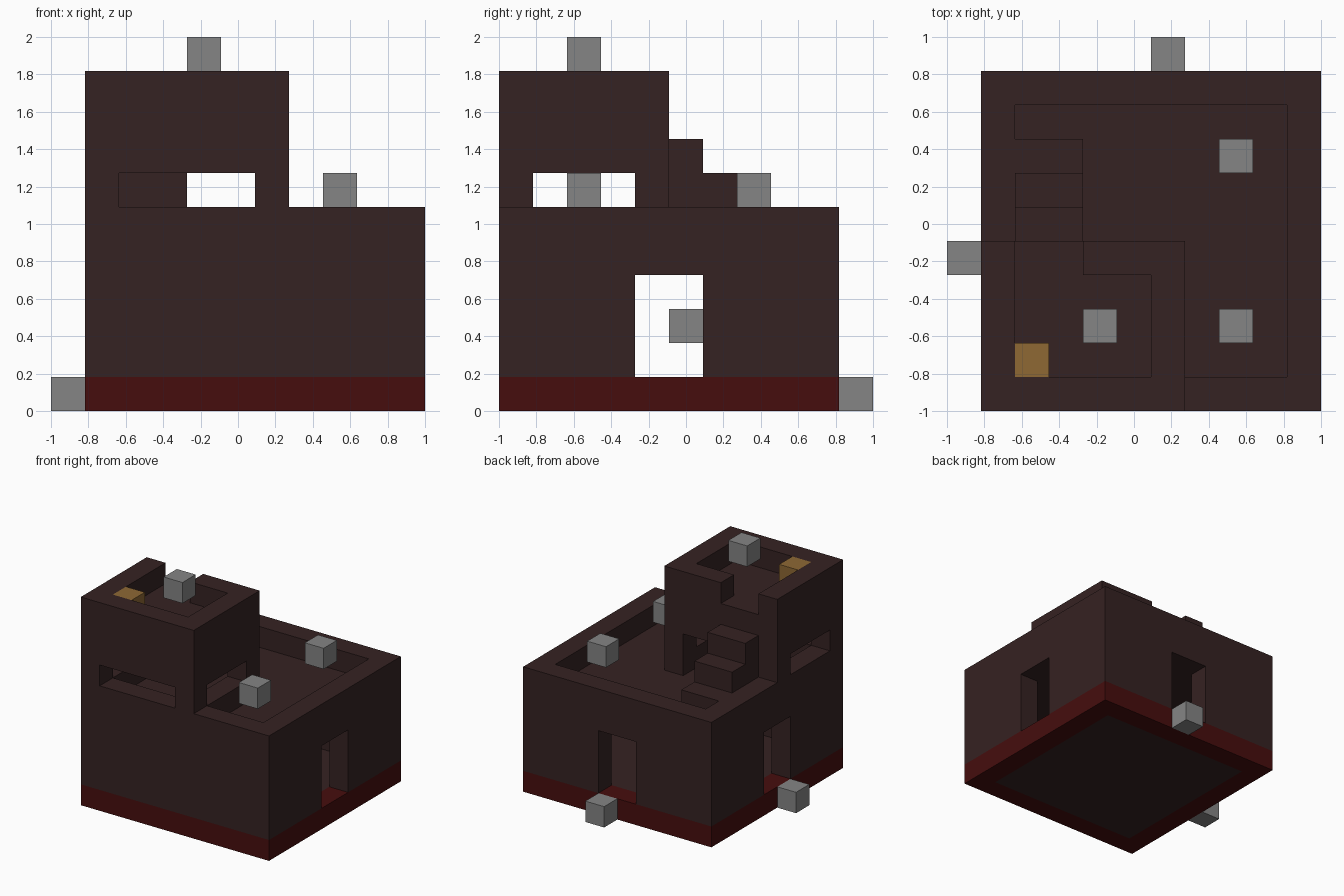
import bpy, bmesh
from itertools import product
from mathutils import Vector

if "Cube" in bpy.data.objects:
    bpy.data.objects.remove(bpy.data.objects["Cube"])

U = 2 / 11                      # edge of one block
ORIGIN = Vector((-1, -1, 0))


def material(name, rgb):
    """Flat material from display values 0-255, stored as linear."""
    lin = [((c / 255 + 0.055) / 1.055) ** 2.4 for c in rgb]
    mat = bpy.data.materials.new(name)
    mat.use_nodes = True
    mat.diffuse_color = (*lin, 1)
    bsdf = next(n for n in mat.node_tree.nodes if n.type == 'BSDF_PRINCIPLED')
    bsdf.inputs["Base Color"].default_value = (*lin, 1)
    return mat


BROWN = material("dark_brown_brick", (53, 34, 34))
RED = material("dark_red_brick", (70, 13, 13))
GREY = material("grey_stone", (133, 133, 133))
GOLD = material("golden_wood", (142, 104, 52))

cells = {}                      # block position -> part name


def box(x, y, z):
    return product(range(*x), range(*y), range(*z))


def fill(part, x, y, z):
    cells.update({c: part for c in box(x, y, z)})


def carve(x, y, z):
    for c in box(x, y, z):
        cells.pop(c, None)


# Foundation: red rim around a brown floor
fill("foundation_rim", (1, 11), (0, 10), (0, 1))
fill("ground_floor", (2, 10), (1, 9), (0, 1))

# Main house: walls, room, roof slab and parapet
fill("house", (1, 11), (0, 10), (1, 6))
carve((2, 10), (1, 9), (1, 4))
carve((2, 10), (1, 9), (5, 6))

# Doorways: both sides and the back
carve((1, 2), (4, 6), (1, 4))
carve((10, 11), (4, 6), (1, 4))
carve((5, 7), (9, 10), (1, 4))

# Tower: walls, room, roof slab and parapet
fill("tower", (1, 7), (0, 5), (5, 10))
carve((2, 6), (1, 4), (5, 8))
carve((2, 6), (1, 4), (9, 10))
carve((2, 4), (4, 5), (9, 10))      # gap where the stairs arrive
carve((4, 6), (4, 5), (5, 7))       # back doorway

# Slot windows: front and both sides
carve((2, 6), (0, 1), (6, 7))
carve((1, 2), (1, 4), (6, 7))
carve((6, 7), (1, 4), (6, 7))

# Stairs climbing from the house roof to the tower
for row, top in ((7, 6), (6, 7), (5, 8)):
    fill("stairs", (2, 4), (row, row + 1), (5, top))


def build_shell(part, mat):
    """Mesh only the exposed sides of a part's blocks, merged into flat faces."""
    bm = bmesh.new()
    for cell in [c for c, p in cells.items() if p == part]:
        for axis, side in product(range(3), (0, 1)):
            step = Vector((0, 0, 0))
            step[axis] = 2 * side - 1
            if tuple(int(a + b) for a, b in zip(cell, step)) in cells:
                continue
            a, b = Vector((0, 0, 0)), Vector((0, 0, 0))
            a[(axis + 1) % 3] = b[(axis + 2) % 3] = 1
            base = Vector(cell)
            base[axis] += side
            corners = [base, base + a, base + a + b, base + b]
            if not side:
                corners.reverse()
            bm.faces.new([bm.verts.new(ORIGIN + p * U) for p in corners])
    bmesh.ops.remove_doubles(bm, verts=bm.verts, dist=0.001)
    bmesh.ops.dissolve_limit(bm, angle_limit=0.01, verts=bm.verts, edges=bm.edges)
    mesh = bpy.data.meshes.new(part)
    bm.to_mesh(mesh)
    bm.free()
    mesh.materials.append(mat)
    bpy.context.collection.objects.link(bpy.data.objects.new(part, mesh))


for part in ("ground_floor", "house", "tower", "stairs"):
    build_shell(part, BROWN)
build_shell("foundation_rim", RED)


def block(name, cell, mat):
    centre = ORIGIN + (Vector(cell) + Vector((0.5, 0.5, 0.5))) * U
    bpy.ops.mesh.primitive_cube_add(size=U, location=centre)
    bpy.context.object.name = name
    bpy.context.object.data.materials.append(mat)


# Loose blocks: one crate on the tower, stones around the house
block("crate", (2, 1, 9), GOLD)
block("tower_stone", (4, 2, 10), GREY)
block("roof_stone_front", (8, 2, 6), GREY)
block("roof_stone_back", (8, 7, 6), GREY)
block("room_stone", (5, 5, 2), GREY)
block("right_door_stone", (0, 4, 0), GREY)
block("back_door_stone", (6, 10, 0), GREY)
